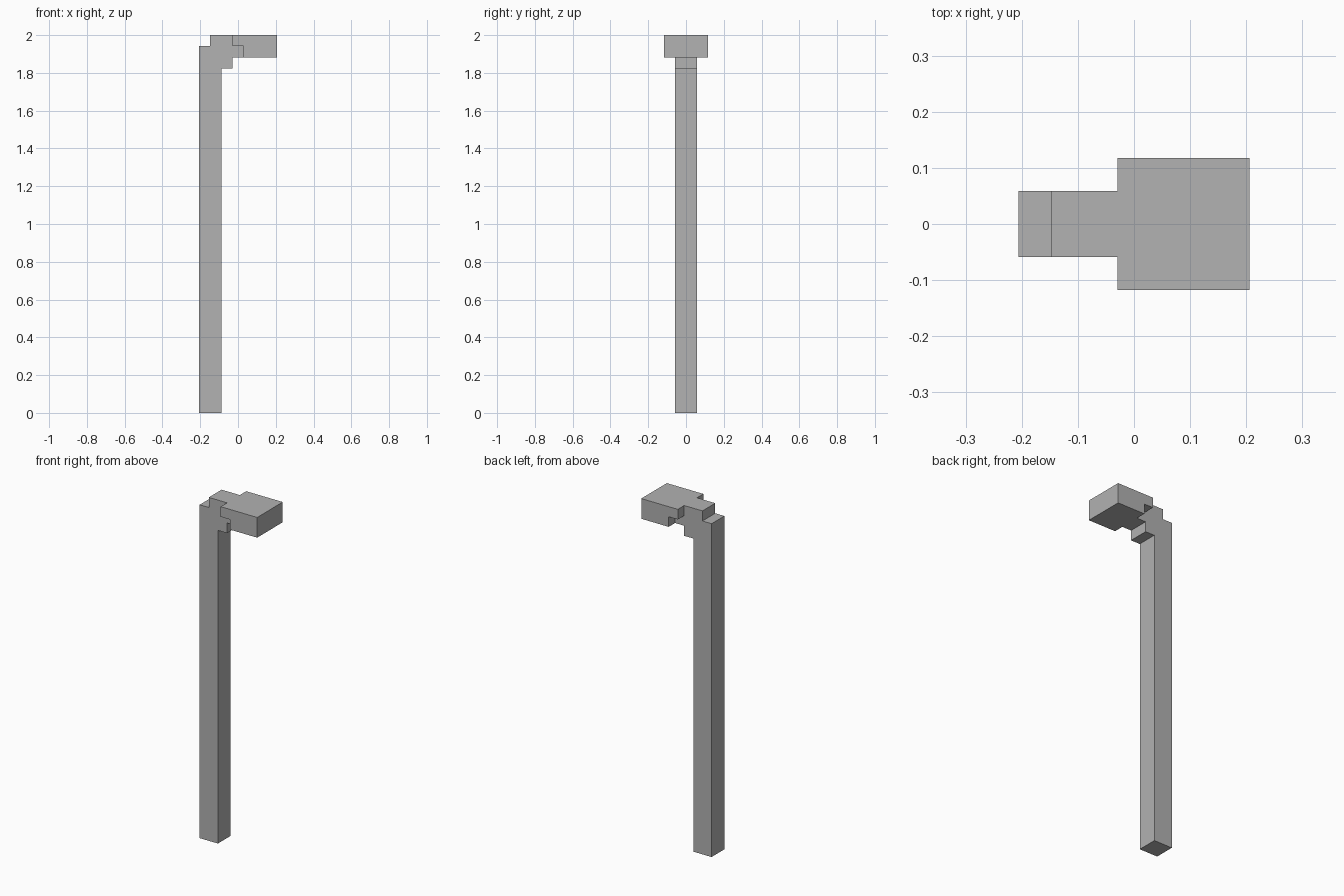
import bpy
import bmesh

cube = bpy.data.objects.get("Cube")
if cube:
    bpy.data.objects.remove(cube, do_unlink=True)

U = 2 / 34  # block unit: the model is 34 units tall

grey = bpy.data.materials.new("plain_grey")
grey.use_nodes = True
colour = (0.445, 0.445, 0.445, 1)
grey.diffuse_color = colour
grey.node_tree.nodes["Principled BSDF"].inputs["Base Color"].default_value = colour


def extrude_profile(name, points, depth):
    """Extrude an x/z outline, in units, symmetrically along y."""
    bm = bmesh.new()
    face = bm.faces.new([bm.verts.new((x * U, -depth * U / 2, z * U)) for x, z in points])
    result = bmesh.ops.extrude_face_region(bm, geom=[face])
    verts = [v for v in result["geom"] if isinstance(v, bmesh.types.BMVert)]
    bmesh.ops.translate(bm, vec=(0, depth * U, 0), verts=verts)
    bmesh.ops.recalc_face_normals(bm, faces=bm.faces)
    mesh = bpy.data.meshes.new(name)
    bm.to_mesh(mesh)
    bm.free()
    mesh.materials.append(grey)
    obj = bpy.data.objects.new(name, mesh)
    bpy.context.collection.objects.link(obj)
    return obj


# Tall post with its stepped bracket
extrude_profile("post", [
    (-3.5, 0), (-1.5, 0), (-1.5, 31), (-0.5, 31), (-0.5, 32), (0.5, 32),
    (0.5, 33), (-0.5, 33), (-0.5, 34), (-2.5, 34), (-2.5, 33), (-3.5, 33)], 2)

# Wide head with a notch where the bracket meets it
extrude_profile("lamp_head", [
    (-0.5, 33), (0.5, 33), (0.5, 32), (3.5, 32), (3.5, 34), (-0.5, 34)], 4)
